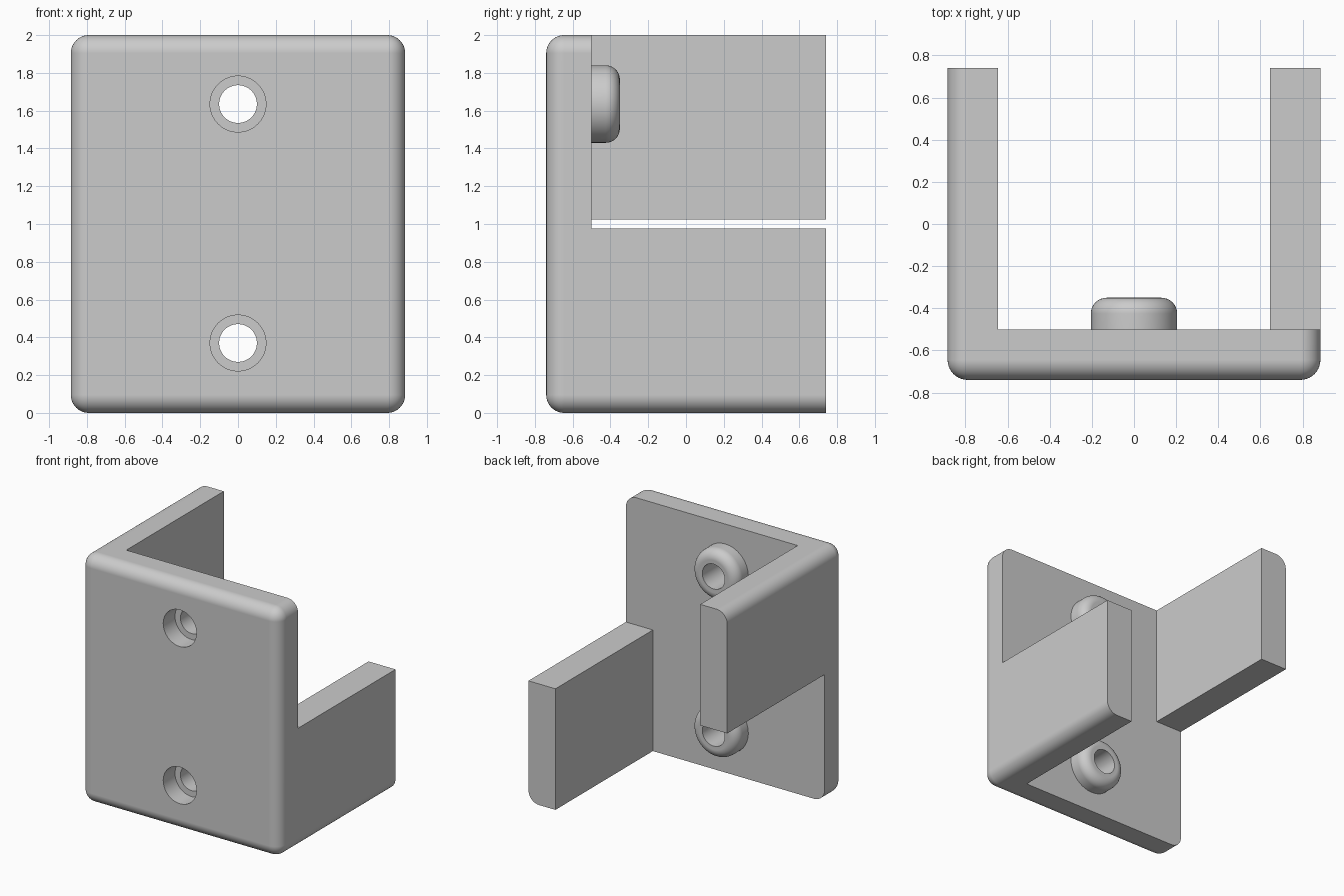
import bpy, bmesh
from mathutils import Matrix, Vector
from math import pi

default = bpy.data.objects.get("Cube")
if default:
    bpy.data.objects.remove(default, do_unlink=True)

HALF_W, HALF_D, HEIGHT = 0.885, 0.74, 2.0
WALL, ROUND = 0.24, 0.095
PLATE_BACK = -HALF_D + WALL
HOLE_HEIGHTS = (0.37, 1.635)

grey = bpy.data.materials.new("light_grey")
grey.use_nodes = True
grey.diffuse_color = (0.6, 0.6, 0.6, 1)
grey.node_tree.nodes["Principled BSDF"].inputs["Base Color"].default_value = (0.6, 0.6, 0.6, 1)


def finish(bm, name):
    bmesh.ops.recalc_face_normals(bm, faces=bm.faces)
    mesh = bpy.data.meshes.new(name)
    bm.to_mesh(mesh)
    bm.free()
    mesh.materials.append(grey)
    obj = bpy.data.objects.new(name, mesh)
    bpy.context.collection.objects.link(obj)
    return obj


def box(bm, low, high):
    low, high = Vector(low), Vector(high)
    mat = Matrix.Translation((low + high) / 2) @ Matrix.Diagonal((*(high - low), 1))
    bmesh.ops.create_cube(bm, size=1, matrix=mat)


def cutter_box(name, low, high):
    bm = bmesh.new()
    box(bm, low, high)
    return finish(bm, name)


def cylinder(name, radius, y0, y1, z, rounding=0):
    """Cylinder along y, with an optional rounded rim at its y1 end."""
    bm = bmesh.new()
    mat = Matrix.Translation((0, (y0 + y1) / 2, z)) @ Matrix.Rotation(pi / 2, 4, 'X')
    bmesh.ops.create_cone(bm, cap_ends=True, segments=64, radius1=radius,
                          radius2=radius, depth=y1 - y0, matrix=mat)
    if rounding:
        rim = [e for e in bm.edges if all(abs(v.co.y - y1) < 1e-4 for v in e.verts)]
        bmesh.ops.bevel(bm, geom=rim, offset=rounding, segments=8, profile=0.5,
                        affect='EDGES')
    return finish(bm, name)


# Rounded block: every edge except those around the open back
bm = bmesh.new()
box(bm, (-HALF_W, -HALF_D, 0), (HALF_W, HALF_D, HEIGHT))
edges = [e for e in bm.edges if any(v.co.y < 0 for v in e.verts)]
bmesh.ops.bevel(bm, geom=edges, offset=ROUND, segments=10, profile=0.5, affect='EDGES')
bracket = finish(bm, "bracket")

# Space between the arms, then the missing half of each side
inner = HALF_W - WALL
steps = [
    (cutter_box("cavity_cutter", (-inner, PLATE_BACK, -1), (inner, 1, 3)), 'DIFFERENCE'),
    (cutter_box("right_low_cutter", (-1, PLATE_BACK, -1), (-0.5, 1, 1.025)), 'DIFFERENCE'),
    (cutter_box("left_high_cutter", (0.5, PLATE_BACK, 0.975), (1, 1, 3)), 'DIFFERENCE'),
]

# Screw bosses with counterbored holes
for z in HOLE_HEIGHTS:
    steps += [
        (cylinder("boss", 0.205, PLATE_BACK - 0.05, -0.35, z, 0.075), 'UNION'),
        (cylinder("counterbore_cutter", 0.148, -1, -HALF_D + 0.15, z), 'DIFFERENCE'),
        (cylinder("hole_cutter", 0.1, -1, 0, z), 'DIFFERENCE'),
    ]

bpy.context.view_layer.objects.active = bracket
for tool, operation in steps:
    mod = bracket.modifiers.new(tool.name, 'BOOLEAN')
    mod.operation, mod.solver, mod.object = operation, 'EXACT', tool
    bpy.ops.object.modifier_apply(modifier=mod.name)
    bpy.data.objects.remove(tool, do_unlink=True)

# Smooth rounded edges, flat faces kept clean
bpy.ops.object.select_all(action='DESELECT')
bracket.select_set(True)
bpy.ops.object.shade_smooth_by_angle(angle=pi / 6)
normals = bracket.modifiers.new("clean_normals", 'WEIGHTED_NORMAL')
normals.keep_sharp = True
